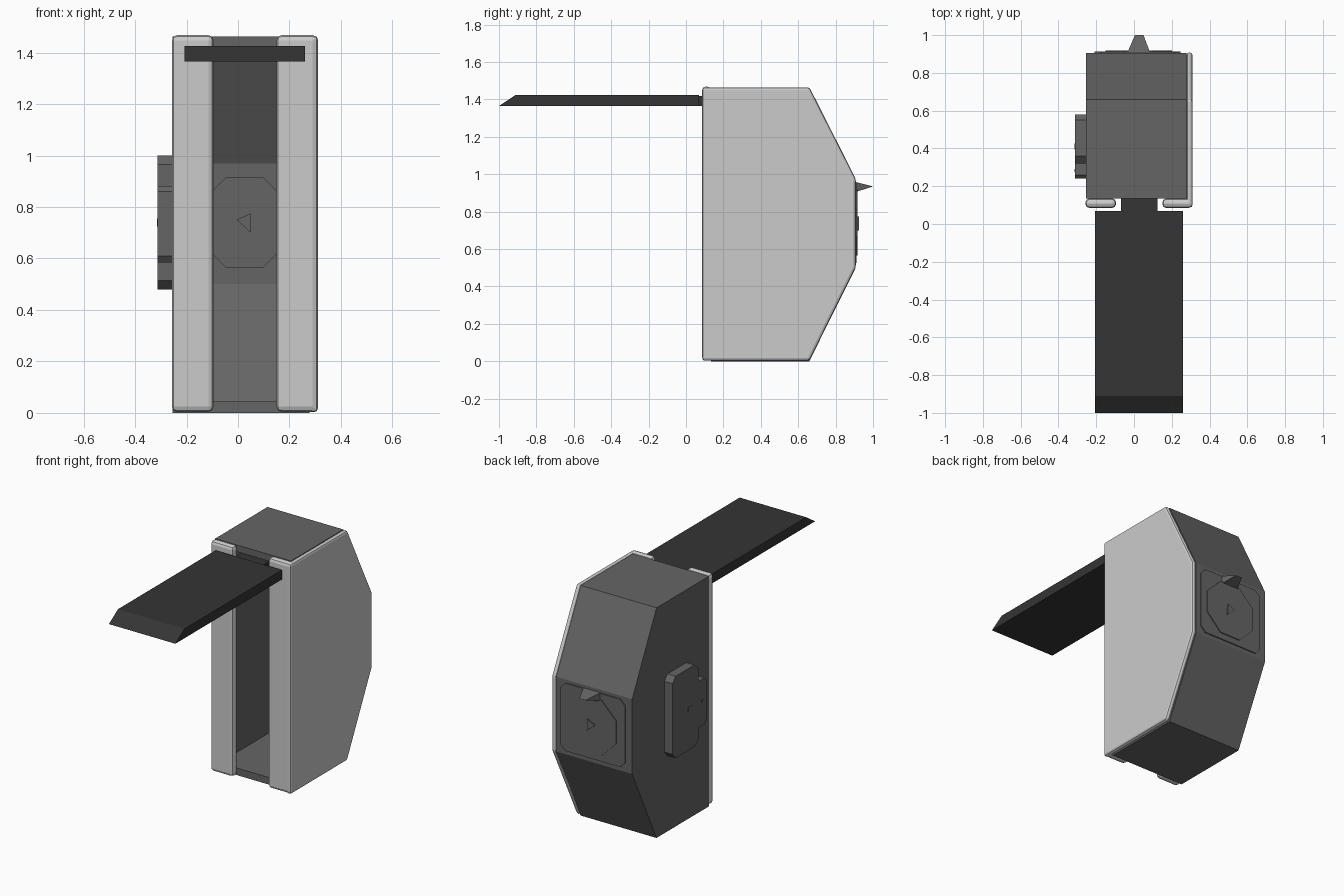
import bpy, bmesh, math

cube = bpy.data.objects.get("Cube")
if cube:
    bpy.data.objects.remove(cube, do_unlink=True)


def material(name, value):
    m = bpy.data.materials.new(name)
    m.use_nodes = True
    col = (value, value, value, 1)
    m.diffuse_color = col
    bsdf = next(n for n in m.node_tree.nodes if n.type == 'BSDF_PRINCIPLED')
    bsdf.inputs["Base Color"].default_value = col
    return m


LIGHT = material("light grey", 0.60)
BODY = material("mid grey", 0.130)
DARK = material("charcoal", 0.035)


def finish(name, bm, mat, bevel=0.0, segments=2):
    bmesh.ops.recalc_face_normals(bm, faces=bm.faces[:])
    me = bpy.data.meshes.new(name)
    bm.to_mesh(me)
    bm.free()
    me.materials.append(mat)
    ob = bpy.data.objects.new(name, me)
    bpy.context.collection.objects.link(ob)
    if bevel:
        mod = ob.modifiers.new("edge_bevel", 'BEVEL')
        mod.width = bevel
        mod.segments = segments
        mod.limit_method = 'ANGLE'
        mod.angle_limit = math.radians(20)
    return ob


def prism(name, pts, a, b, mat, axis='x', bevel=0.0, segments=2):
    """Extrude an outline from a to b; outline is (y, z) for axis x, (x, z) for axis y."""
    bm = bmesh.new()

    def place(p, d):
        return (d, p[0], p[1]) if axis == 'x' else (p[0], d, p[1])

    lo = [bm.verts.new(place(p, a)) for p in pts]
    hi = [bm.verts.new(place(p, b)) for p in pts]
    bm.faces.new(lo)
    bm.faces.new(hi[::-1])
    n = len(pts)
    for i in range(n):
        j = (i + 1) % n
        bm.faces.new((lo[i], lo[j], hi[j], hi[i]))
    return finish(name, bm, mat, bevel, segments)


def rect(x0, x1, z0, z1, c=0.0):
    """Rectangle outline with optional cut corners."""
    if not c:
        return [(x0, z0), (x1, z0), (x1, z1), (x0, z1)]
    return [(x0 + c, z0), (x1 - c, z0), (x1, z0 + c), (x1, z1 - c),
            (x1 - c, z1), (x0 + c, z1), (x0, z1 - c), (x0, z0 + c)]


# Hollow body: C-shaped shell open at the front, closed by a wall on its right
FRONT = 0.135
outer = [(FRONT, 0.0), (0.66, 0.0), (0.905, 0.50), (0.905, 0.975),
         (0.66, 1.462), (FRONT, 1.462)]
inner = [(FRONT, 1.42), (0.64, 1.42), (0.875, 0.97), (0.875, 0.50),
         (0.64, 0.045), (FRONT, 0.045)]
prism("body_shell", outer + inner, -0.225, 0.278, BODY)
prism("right_wall", outer, -0.255, -0.225, BODY)

# Light panel covering the left side
panel = [(0.087, 0.003), (0.66, 0.003), (0.908, 0.50), (0.908, 0.975),
         (0.66, 1.465), (0.087, 1.465)]
prism("left_panel", panel, 0.278, 0.31, LIGHT, bevel=0.014)

# Two front columns beside the slot
for name, x0, x1 in (("right_column", -0.257, -0.095), ("left_column", 0.15, 0.31)):
    prism(name, rect(x0, x1, 0.004, 1.468), 0.085, FRONT, LIGHT, axis='y', bevel=0.02)

# Flat lever with a slanted tip, and the tongue running into the slot
prism("lever", [(-1.0, 1.365), (0.07, 1.365), (0.07, 1.425), (-0.91, 1.425)],
      -0.207, 0.26, DARK)
prism("lever_tongue", rect(0.07, 0.17, 1.365, 1.419), -0.07, 0.125, DARK)

# Back plate, octagonal boss (also showing inside) and centre stud
CX, CZ = 0.025, 0.74
prism("back_plate", rect(-0.21, 0.245, 0.525, 0.955, 0.035), 0.90, 0.912, BODY, axis='y')
octagon = [(CX + 0.19 * math.cos(math.radians(22.5 + 45 * i)),
            CZ + 0.19 * math.sin(math.radians(22.5 + 45 * i))) for i in range(8)]
prism("octagon_boss", octagon, 0.866, 0.918, BODY, axis='y')
stud = [(-0.005, 0.75), (0.05, 0.70), (0.048, 0.775)]
prism("centre_stud", stud, 0.858, 0.925, BODY, axis='y')

# Pointed catch above the octagon
bm = bmesh.new()
base = [bm.verts.new(v) for v in ((-0.035, 0.908, 0.905), (0.085, 0.908, 0.905),
                                  (0.085, 0.908, 0.958), (-0.035, 0.908, 0.958))]
tip = [bm.verts.new((x, 1.0, 0.935)) for x in (0.005, 0.05)]
bm.faces.new(base)
bm.faces.new((base[0], base[1], tip[1], tip[0]))
bm.faces.new((base[2], base[3], tip[0], tip[1]))
bm.faces.new((base[1], base[2], tip[1]))
bm.faces.new((base[3], base[0], tip[0]))
finish("back_catch", bm, BODY)

# Stepped plate on the right wall with two small studs
side = [(0.58, 0.515), (0.58, 0.965), (0.55, 1.0), (0.36, 1.0), (0.32, 0.965),
        (0.32, 0.88), (0.26, 0.88), (0.24, 0.86), (0.24, 0.61), (0.26, 0.585),
        (0.32, 0.585), (0.32, 0.515), (0.36, 0.48), (0.55, 0.48)]
prism("side_plate", side, -0.312, -0.255, BODY)
prism("side_stud", rect(0.395, 0.425, 0.725, 0.755), -0.315, -0.312, BODY)
prism("side_stud_small", rect(0.275, 0.29, 0.735, 0.75), -0.315, -0.312, BODY)
